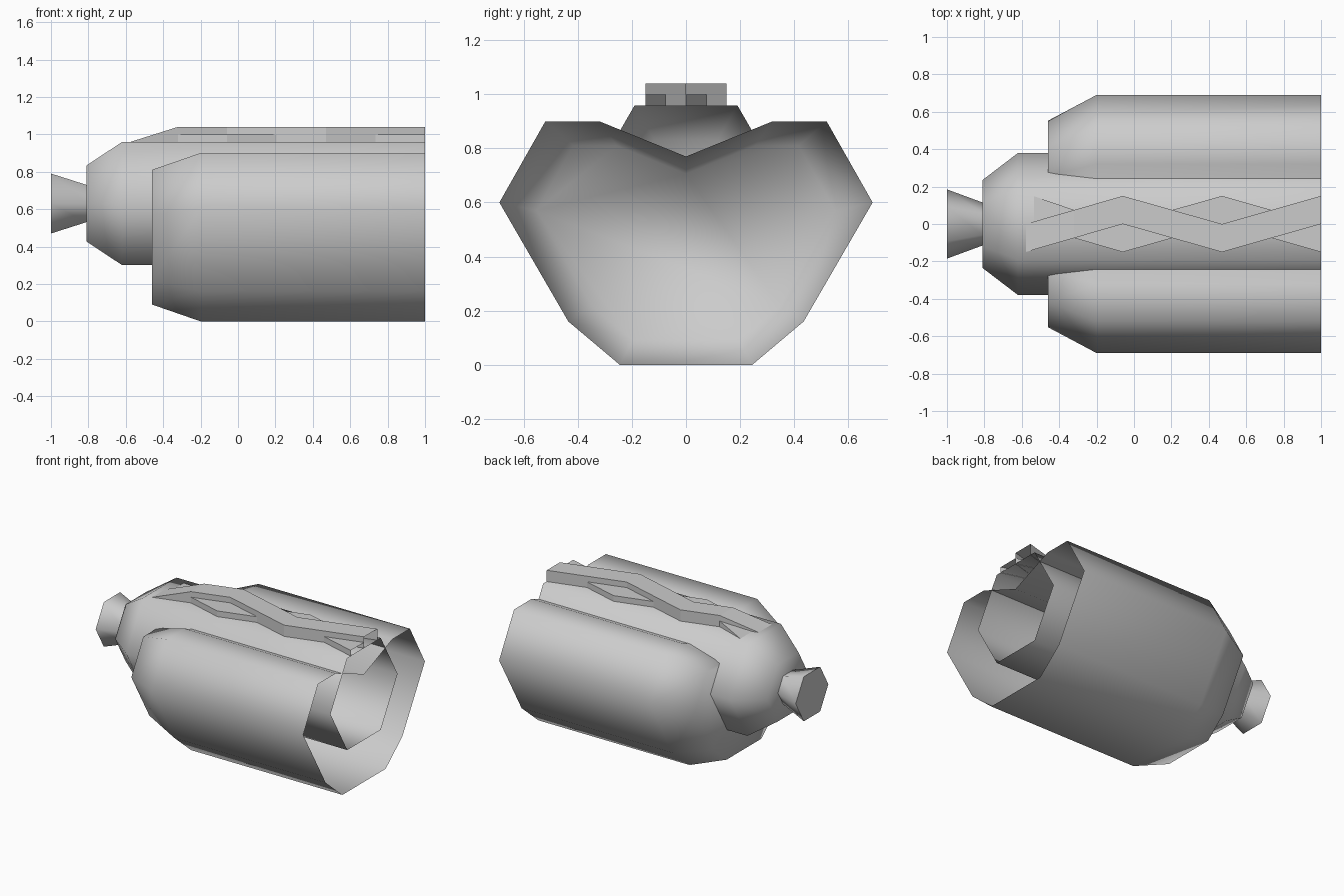
import bpy, bmesh, math

if "Cube" in bpy.data.objects:
    bpy.data.objects.remove(bpy.data.objects["Cube"])


def loft(name, rings, closed=True, cap=False, smooth=True, sharp_cap=False):
    """Skin a list of matching cross-sections; optionally cap the first one."""
    bm = bmesh.new()
    loops = [[bm.verts.new(p) for p in ring] for ring in rings]
    n = len(loops[0])
    for a, b in zip(loops, loops[1:]):
        for i in range(n if closed else n - 1):
            j = (i + 1) % n
            bm.faces.new((a[i], a[j], b[j], b[i]))
    if cap:
        face = bm.faces.new(loops[0])
        if sharp_cap:
            for e in face.edges:
                e.smooth = False
    bmesh.ops.recalc_face_normals(bm, faces=bm.faces)
    for f in bm.faces:
        f.smooth = smooth
    mesh = bpy.data.meshes.new(name)
    bm.to_mesh(mesh)
    bm.free()
    obj = bpy.data.objects.new(name, mesh)
    bpy.context.collection.objects.link(obj)
    return obj


def hexagon(x, r, z=0.63):
    return [(x, r * math.cos(math.radians(60 * i)), z + r * math.sin(math.radians(60 * i)))
            for i in range(6)]


# Outer shell: notched cross-section, tapered and closed at the back, open at x = 1
half = [(0.32, 0.9), (0.52, 0.9), (0.69, 0.6), (0.435, 0.16), (0.245, 0)]
outline = [(0, 0.77)] + half + [(-y, z) for y, z in reversed(half)]


def shell_ring(x, s):
    return [(x, y * s, 0.45 + (z - 0.45) * s) for y, z in outline]


loft("outer_shell", [shell_ring(-0.46, 0.8), shell_ring(-0.2, 1), shell_ring(1, 1)], cap=True)

# Inner hexagonal barrel with a shouldered back end, open at x = 1
loft("inner_barrel", [hexagon(-0.81, 0.235), hexagon(-0.62, 0.38), hexagon(1, 0.38)], cap=True)

# Flared nozzle
loft("nozzle", [hexagon(-1, 0.185), hexagon(-0.81, 0.115)], cap=True, sharp_cap=True)


# Two interwoven zigzag rails on top, mirrored, one lower than the other
def zigzag_rail(name, side, top, start):
    base, w = 0.957, 0.075
    centres = [-1, 0, 1, 0, -1, 0, 1]
    xs = [start, -0.32, -0.06, 0.205, 0.47, 0.735, 1]
    rings = []
    for i, (x, c) in enumerate(zip(xs, centres)):
        y = side * c * w
        z = base + 0.001 if i == 0 else top
        rings.append([(x, y - w, base), (x, y - w, z), (x, y + w, z), (x, y + w, base)])
    loft(name, rings, closed=False, smooth=False)


zigzag_rail("upper_zigzag_rail", 1, 1.04, -0.58)
zigzag_rail("lower_zigzag_rail", -1, 1.0, -0.54)
